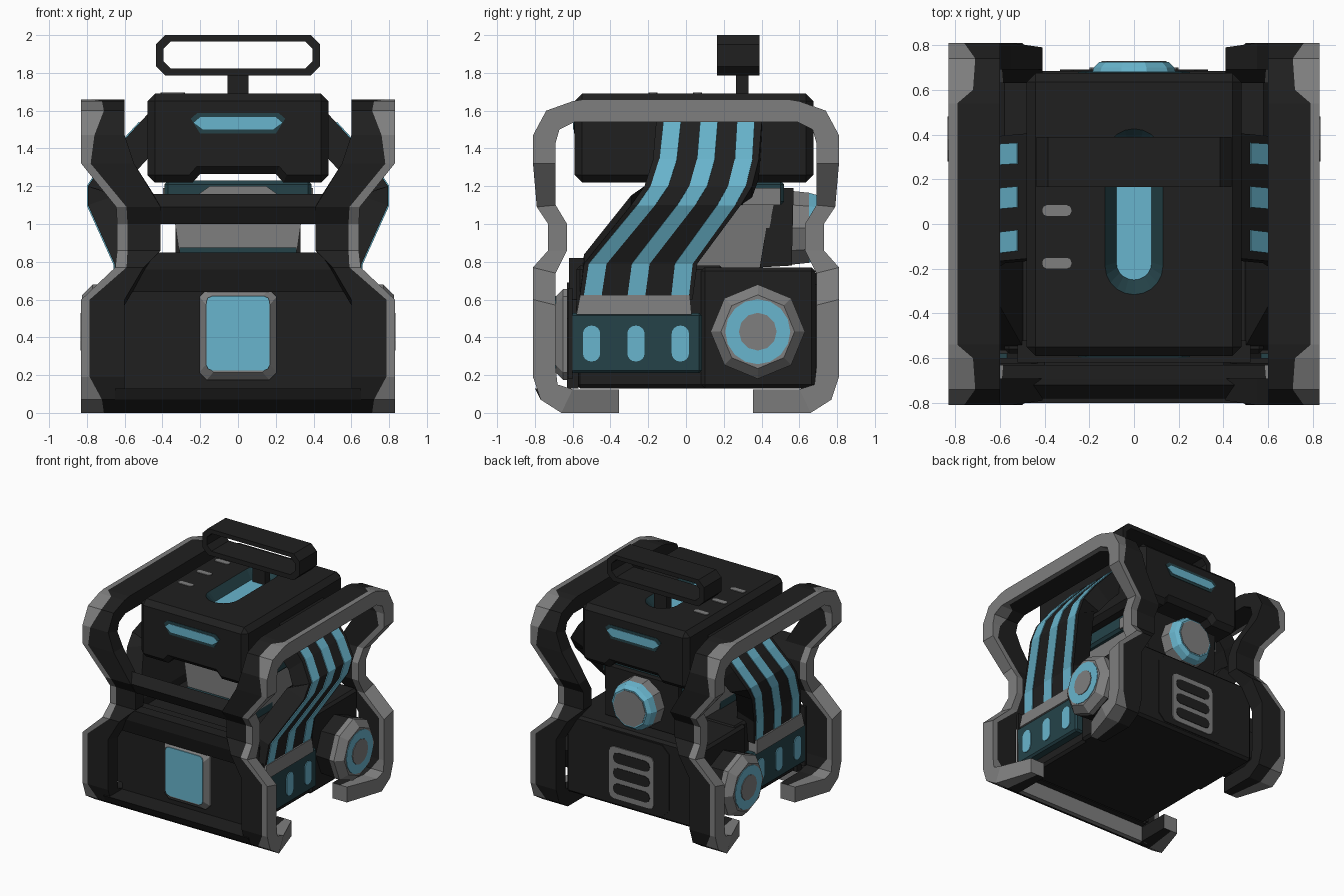
import bpy, bmesh, math
from mathutils import Vector

if "Cube" in bpy.data.objects:
    bpy.data.objects.remove(bpy.data.objects["Cube"])


def material(name, rgb):
    m = bpy.data.materials.new(name)
    m.diffuse_color = (*rgb, 1)
    m.use_nodes = True
    m.node_tree.nodes["Principled BSDF"].inputs["Base Color"].default_value = m.diffuse_color
    return m


MATS = [material("black_shell", (0.014, 0.014, 0.014)),
        material("grey_metal", (0.21, 0.21, 0.21)),
        material("sky_blue", (0.14, 0.46, 0.61)),
        material("dark_teal", (0.018, 0.055, 0.066))]
BLACK, GREY, BLUE, TEAL = range(4)


def finish(name, bm, bevel=0, mirror=False):
    bmesh.ops.recalc_face_normals(bm, faces=bm.faces[:])
    me = bpy.data.meshes.new(name)
    bm.to_mesh(me)
    bm.free()
    for m in MATS:
        me.materials.append(m)
    ob = bpy.data.objects.new(name, me)
    bpy.context.collection.objects.link(ob)
    if bevel:
        b = ob.modifiers.new("bevel", 'BEVEL')
        b.width, b.segments, b.use_clamp_overlap = bevel, 1, False
        b.limit_method, b.angle_limit = 'ANGLE', math.radians(60)
    if mirror:
        ob.modifiers.new("mirror", 'MIRROR')
    return ob


def loft(name, sections, mats, closed=False, bevel=0, mirror=False):
    """Skin a row of equal cross-sections; mats gives a colour per strip."""
    bm = bmesh.new()
    rows = [[bm.verts.new(p) for p in s] for s in sections]
    n, k = len(rows), len(rows[0])
    for i in range(n if closed else n - 1):
        a, b = rows[i], rows[(i + 1) % n]
        for j in range(k):
            f = bm.faces.new((a[j], a[(j + 1) % k], b[(j + 1) % k], b[j]))
            f.material_index = mats[j % len(mats)]
    if not closed:
        for r in (rows[0], rows[-1]):
            bm.faces.new(r).material_index = mats[-1]
    return finish(name, bm, bevel, mirror)


def place(axis, u, v, t):
    return {'x': (t, u, v), 'y': (u, t, v), 'z': (u, v, t)}[axis]


def prism(name, pts, axis, a, b, mat, bevel=0, mirror=False):
    secs = [[place(axis, u, v, t) for u, v in pts] for t in (a, b)]
    return loft(name, secs, [mat], bevel=bevel, mirror=mirror)


def box(name, x0, x1, y0, y1, z0, z1, mat, bevel=0, mirror=False):
    return prism(name, [(x0, y0), (x1, y0), (x1, y1), (x0, y1)], 'z', z0, z1, mat, bevel, mirror)


def rounded(u0, u1, v0, v1, r, seg=4):
    """Rectangle outline with rounded (or chamfered, seg=1) corners."""
    pts = []
    for cu, cv, a in ((u1 - r, v1 - r, 0), (u0 + r, v1 - r, 90), (u0 + r, v0 + r, 180), (u1 - r, v0 + r, 270)):
        for i in range(seg + 1):
            t = math.radians(a + 90 * i / seg)
            pts.append((cu + r * math.cos(t), cv + r * math.sin(t)))
    return pts


def circle(cu, cv, r, n):
    return [(cu + r * math.cos(math.tau * i / n), cv + r * math.sin(math.tau * i / n)) for i in range(n)]


def lathe(name, prof, axis, cu, cv, n, mirror=False):
    """Stacked rings: profile rows are (radius, position, colour of next band)."""
    for i, ((r0, t0, m), (r1, t1, _)) in enumerate(zip(prof, prof[1:])):
        secs = [[place(axis, u, v, t) for u, v in circle(cu, cv, r, n)] for r, t in ((r0, t0), (r1, t1))]
        loft(f"{name}_{i}", secs, [m], mirror=mirror)


# Side roll frames: bent open hoops, grey outside and black inside
half = [  # outer y,z  inner y,z  x out, mid, in
    (.355, 0, .355, .125, .73, .67, .6),
    (.66, 0, .60, .125, .83, .71, .6),
    (.77, .07, .68, .15, .83, .72, .6),
    (.81, .19, .69, .24, .83, .785, .6),
    (.81, .60, .69, .57, .83, .785, .6),
    (.81, .77, .69, .74, .65, .59, .5),
    (.73, .86, .63, .86, .64, .585, .41),
    (.73, 1.0, .63, 1.0, .64, .585, .41),
    (.79, 1.09, .69, 1.1, .645, .59, .41),
    (.81, 1.32, .69, 1.32, .83, .78, .55),
    (.81, 1.47, .69, 1.43, .83, .76, .6),
    (.74, 1.6, .67, 1.5, .83, .71, .6),
    (.60, 1.65, .59, 1.54, .83, .72, .6),
    (.54, 1.66, .54, 1.54, .83, .79, .6)]
path = [(-1, p) for p in half] + [(1, p) for p in reversed(half)]
loft("side_frame", [[(xo, s * oy, oz), (xm, s * oy, oz), (xi, s * oy, oz),
                     (xi, s * iy, iz), (xm, s * iy, iz), (xo, s * iy, iz)]
                    for s, (oy, oz, iy, iz, xo, xm, xi) in path],
     [GREY, BLACK, BLACK, BLACK, GREY, GREY], mirror=True)

# Front cross members
loft("front_bottom_bar", [[(x, -.80, .13), (x, -.77, .07), (x, -.66, 0), (x, -.62, 0), (x, -.62, .13)]
                          for x in (-.65, .65)], [BLACK, BLACK, GREY, GREY, BLACK])
loft("front_upper_bar", [[(x, -.73, 1.0), (x, -.78, 1.09), (x, -.72, 1.16), (x, -.69, 1.1), (x, -.63, 1.0)]
                         for x in (-.5, .5)], [BLACK])
loft("front_lower_bar", [[(x, -.69, .64), (x, -.73, .76), (x, -.73, .85), (x, -.635, .85), (x, -.69, .74)]
                         for x in (-.58, .58)], [BLACK])

# Lower body
box("lower_body", -.58, .58, -.58, .2, .13, .78, BLACK, .02)
box("front_body_lip", -.52, .52, -.62, -.52, .6, .82, BLACK)
box("rear_body", -.6, .6, .08, .685, .13, .77, BLACK, .02)
prism("front_panel", [(-.6, .13), (.6, .13), (.6, .5), (.4, .69), (-.4, .69), (-.6, .5)], 'y', -.63, -.57, BLACK)
box("front_panel_back", -.65, .65, -.625, -.6, .18, .66, BLACK)
prism("rear_panel", rounded(-.33, .33, .16, .74, .06, 1), 'y', .68, .692, BLACK)

# Front screen
loft("screen_surround", [[(x, y, z) for x, z in rounded(-w, w, .415 - h, .415 + h, .04, 1)]
                         for y, w, h in ((-.6, .205, .24), (-.65, .205, .24), (-.69, .17, .2))], [GREY])
prism("screen", rounded(-.168, .168, .225, .618, .03, 2), 'y', -.695, -.688, BLUE)

# Rear grille
prism("grille_plate", rounded(-.2, .2, .2, .62, .04, 2), 'y', .685, .70, GREY)
for z in (.285, .41, .535):
    prism("grille_slot", rounded(-.165, .165, z - .043, z + .043, .04, 2), 'y', .695, .704, BLACK)

# Neck between body and head
loft("neck_core", [[(-x, -.2, z), (x, -.2, z), (x, y, z), (-x, y, z)] for z, x, y in ((.77, .3, .40), (1.12, .35, .47))], [GREY])
box("neck_base", -.31, .31, -.23, 0, .77, .875, TEAL)
box("neck_collar", -.39, .39, -.16, .52, 1.1, 1.23, TEAL, .02)
prism("neck_plate", [(-.22, 1.15), (.22, 1.15), (.15, 1.2), (-.15, 1.2)], 'y', -.168, -.14, GREY)
box("neck_side_plate", .385, .398, .3, .5, 1.1, 1.19, GREY, mirror=True)
loft("neck_rear_block", [[(x, .39, .77), (x, .56, .78), (x, .57, 1.19), (x, .46, 1.19)] for x in (-.33, .33)], [BLACK])

# Rear round port
lathe("rear_port", [(.16, .5, GREY), (.205, .56, GREY), (.195, .65, BLUE), (.18, .70, BLUE), (.155, .725, BLUE)], 'y', 0, .98, 10)
prism("rear_port_disc", circle(0, .98, .145, 10), 'y', .72, .729, GREY)

# Head housing with a notch below and a recessed light channel on top
head = prism("head", [(-.48, 1.22), (-.24, 1.22), (-.2, 1.265), (.2, 1.265), (.24, 1.22), (.48, 1.22),
                      (.48, 1.69), (-.48, 1.69)], 'y', -.59, .675, BLACK, .04)
cutter = loft("channel_cutter", [[(x, y, z) for x, y in rounded(-w, w, y0, y1, w - .001, 5)]
                                 for z, w, y0, y1 in ((1.62, .079, -.25, .36), (1.70, .137, -.325, .435))], [TEAL])
for f in cutter.data.polygons:
    if f.normal.z < -.9:
        f.material_index = BLUE
cutter.hide_render = True
cutter.display_type = 'WIRE'
cut = head.modifiers.new("channel", 'BOOLEAN')
cut.operation, cut.object, cut.solver = 'DIFFERENCE', cutter, 'EXACT'
for face, s in ((-.59, -1), (.675, 1)):
    for tag, w, lo, hi, m, d in (("rim", .25, 1.478, 1.588, TEAL, .004), ("light", .235, 1.5, 1.566, BLUE, .008)):
        prism("head_" + tag, [(-w, hi - .03), (-w + .035, hi), (w - .035, hi), (w, hi - .03),
                              (w - .05, lo), (-w + .05, lo)], 'y', face - s * .002, face + s * d, m)
for y in (-.175, .06, .295):
    prism("top_dash", rounded(-.41, -.28, y - .024, y + .024, .02, 2), 'z', 1.685, 1.695, GREY)

# Carry handle
outer, inner = rounded(-.435, .435, 1.785, 2.0, .05, 1), rounded(-.395, .395, 1.823, 1.966, .04, 1)
loft("handle_grip", [[(a, .165, b), (a, .39, b), (c, .39, d), (c, .165, d)]
                     for (a, b), (c, d) in zip(outer, inner)], [BLACK], closed=True)
box("handle_stem", -.055, .055, .265, .33, 1.61, 1.8, BLACK)

# Side battery boxes with light windows
box("battery_box", .5, .65, -.62, .085, .21, .53, TEAL, .015, True)
for y in (-.5, -.265, -.03):
    prism("battery_window", rounded(y - .046, y + .046, .272, .462, .044), 'x', .645, .656, BLUE, mirror=True)
loft("duct_base", [[(.5, y0, z), (x, y0, z), (x, y1, z), (.5, y1, z)]
                   for z, x, y0, y1 in ((.52, .66, -.58, .03), (.625, .65, -.56, .02))], [GREY], mirror=True)

# Side ducts: thick curved band carrying three blue strips
duct = [  # x, y, z, half width, strip spacing
    (.635, -.265, .60, .30, .232), (.655, -.24, .79, .30, .228), (.795, .0, 1.10, .29, .212),
    (.795, .065, 1.20, .285, .205), (.70, .105, 1.34, .28, .2), (.48, .125, 1.58, .28, .195)]


def band(name, k, width, lift, thick, mat, end=1.0):
    secs = []
    for i, (x, y, z, w, sp) in enumerate(duct):
        a, b = duct[max(i - 1, 0)], duct[min(i + 1, len(duct) - 1)]
        n = Vector((b[2] - a[2], 0, a[0] - b[0])).normalized()
        if i == len(duct) - 1:  # strips may stop short of the duct end
            x, y, z = Vector(a[:3]).lerp(Vector((x, y, z)), end)
        hw = width or w
        secs.append([Vector((x, y + k * sp + e * hw, z)) + n * d
                     for e, d in ((-1, lift), (1, lift), (1, lift - thick), (-1, lift - thick))])
    loft(name, secs, [mat], mirror=True)


band("side_duct", 0, None, 0, .16, BLACK)
for k in (-1, 0, 1):
    band("duct_strip", k, .047, .006, .02, BLUE, .82)

# Side canisters
lathe("canister", [(.235, .5, BLACK), (.25, .73, GREY), (.25, .77, GREY), (.195, .825, GREY)],
      'x', .38, .43, 8, True)
prism("canister_ring", circle(.38, .43, .172, 16), 'x', .81, .829, BLUE, mirror=True)
prism("canister_disc", circle(.38, .43, .1, 12), 'x', .82, .834, GREY, mirror=True)
